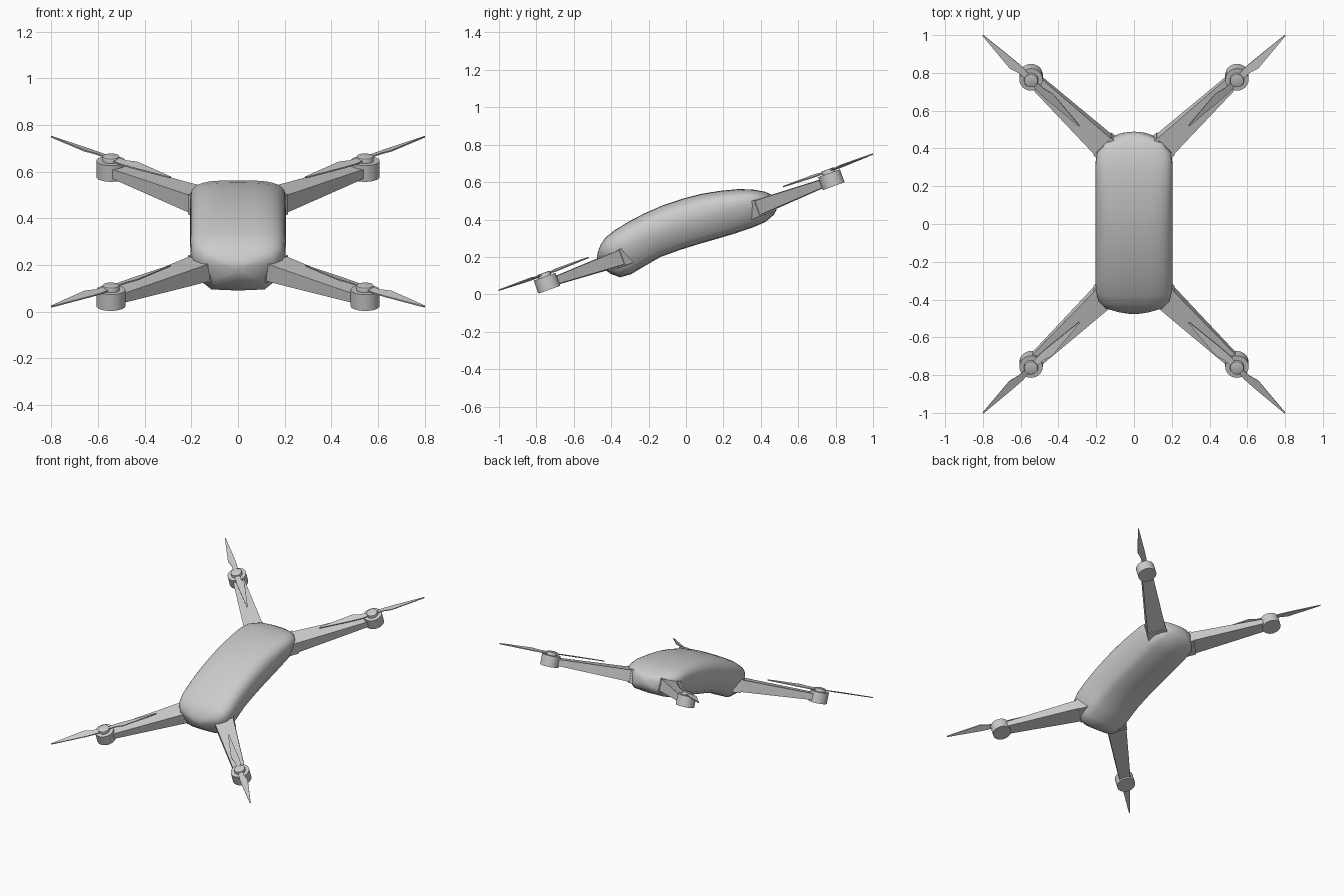
import bpy, bmesh, math
from mathutils import Matrix, Vector

cube = bpy.data.objects.get("Cube")
if cube:
    bpy.data.objects.remove(cube, do_unlink=True)

grey = bpy.data.materials.new("plain_grey")
grey.use_nodes = True
COLOR = (0.6, 0.6, 0.6, 1)
grey.diffuse_color = COLOR
grey.node_tree.nodes["Principled BSDF"].inputs["Base Color"].default_value = COLOR

# The whole craft is pitched nose down
TILT = Matrix.Translation((0, 0, 0.35)) @ Matrix.Rotation(math.radians(20), 4, 'X')


def finish(bm, name, local=Matrix(), angle=35):
    bm.transform(local)
    bmesh.ops.recalc_face_normals(bm, faces=bm.faces)
    mesh = bpy.data.meshes.new(name)
    bm.to_mesh(mesh)
    bm.free()
    mesh.materials.append(grey)
    obj = bpy.data.objects.new(name, mesh)
    bpy.context.collection.objects.link(obj)
    obj.matrix_world = TILT
    bpy.ops.object.select_all(action='DESELECT')
    obj.select_set(True)
    bpy.context.view_layer.objects.active = obj
    bpy.ops.object.shade_smooth_by_angle(angle=math.radians(angle))
    return obj


def loft(sections):
    bm = bmesh.new()
    rings = [[bm.verts.new(p) for p in s] for s in sections]
    n = len(rings[0])
    for a, b in zip(rings, rings[1:]):
        for i in range(n):
            j = (i + 1) % n
            bm.faces.new((a[i], a[j], b[j], b[i]))
    bm.faces.new(rings[0])
    bm.faces.new(rings[-1])
    return bm


def cylinder(radius, low, high, bevel):
    bm = bmesh.new()
    bmesh.ops.create_cone(bm, cap_ends=True, segments=32, radius1=radius, radius2=radius,
                          depth=high - low, matrix=Matrix.Translation((0, 0, (low + high) / 2)))
    if bevel:
        rim = [e for e in bm.edges if all(v.co.z > high - 0.001 for v in e.verts)]
        bmesh.ops.bevel(bm, geom=rim, offset=bevel, segments=2, affect='EDGES', profile=0.5)
    return bm


def block_section(x, half, low, high):
    return [(x, -half, low), (x, half, low), (x, half, high), (x, -half, high)]


# Body: rounded upper shell over a slanted belly
def body_section(y, half, top, mid, low):
    pts = []
    steps = 20
    for i in range(steps + 1):
        t = math.pi * i / steps
        c, s = math.cos(t), math.sin(t)
        pts.append((half * math.copysign(abs(c) ** 0.6, c), y, mid + (top - mid) * s ** 0.6))
    for x, f in ((-0.8, 0.75), (-0.6, 1), (0, 1.04), (0.6, 1), (0.8, 0.75)):
        pts.append((half * x, y, mid + (low - mid) * f))
    return pts


STATIONS = (  # y, half width, top, crease, bottom
    (-0.50, 0.03, 0.02, 0.005, -0.02), (-0.485, 0.09, 0.045, 0.005, -0.05),
    (-0.46, 0.155, 0.075, 0.005, -0.085), (-0.42, 0.19, 0.104, 0.01, -0.118),
    (-0.36, 0.203, 0.124, 0.015, -0.122), (-0.27, 0.205, 0.142, 0.025, -0.105),
    (-0.18, 0.205, 0.154, 0.03, -0.09), (-0.07, 0.205, 0.161, 0.03, -0.09),
    (0.04, 0.205, 0.158, 0.03, -0.095), (0.14, 0.205, 0.148, 0.025, -0.102),
    (0.24, 0.205, 0.129, 0.02, -0.108), (0.34, 0.205, 0.103, 0.01, -0.11),
    (0.41, 0.195, 0.074, 0.0, -0.107), (0.465, 0.15, 0.042, -0.01, -0.088),
    (0.49, 0.09, 0.018, -0.015, -0.068), (0.505, 0.03, -0.003, -0.02, -0.04))
finish(loft([body_section(*s) for s in STATIONS]), "body", angle=40)


# Propeller: two-bladed, built as a thin pitched plate
def propeller():
    bm = bmesh.new()
    outline = ((0.0, 0.014), (0.08, 0.016), (0.13, 0.03), (0.36, 0.003),
               (0.36, -0.003), (0.14, -0.018), (0.08, -0.02), (0.0, -0.014))
    for turn in (1, -1):
        rings = []
        for z in (0.026, 0.032):
            rings.append([bm.verts.new((x * turn, -y * turn, z + x * 0.015 + y * 0.2))
                          for x, y in outline])
        a, b = rings
        bm.faces.new(a)
        bm.faces.new(b)
        for i in range(len(a)):
            j = (i + 1) % len(a)
            bm.faces.new((a[i], a[j], b[j], b[i]))
    return bm


# Arms with motors and propellers, one set per corner
for side, sx in (("left", 1), ("right", -1)):
    for end, sy in (("front", -1), ("rear", 1)):
        place = (Matrix.Translation((0, 0.011, 0)) @ Matrix.Diagonal((sx, sy, 1, 1))
                 @ Matrix.Translation((0.545, 0.809, 0)) @ Matrix.Rotation(math.pi / 4, 4, 'Z'))
        tag = end + "_" + side + "_"
        arm = loft([block_section(-0.56, 0.064, -0.066, 0.016),
                    block_section(-0.03, 0.037, -0.042, 0.0)])
        finish(arm, tag + "arm", place, 20)
        knuckle = loft([block_section(-0.62, 0.067, -0.074, 0.02),
                        block_section(-0.535, 0.067, -0.072, 0.02)])
        finish(knuckle, tag + "arm_knuckle", place, 20)
        finish(cylinder(0.062, -0.056, 0.018, 0), tag + "motor", place)
        finish(cylinder(0.037, 0.016, 0.04, 0.006), tag + "propeller_hub", place)
        finish(propeller(), tag + "propeller", place, 20)
